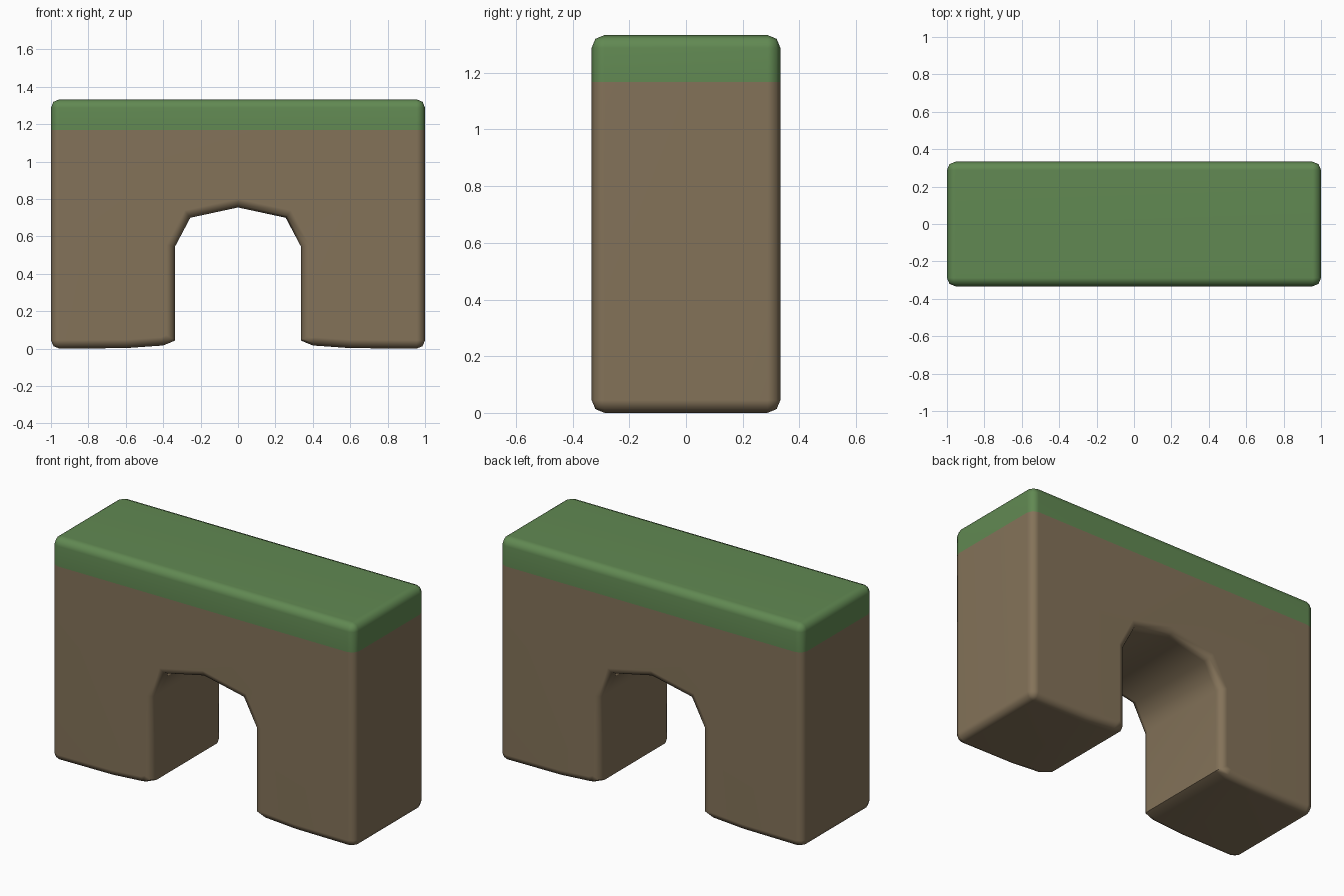
import bpy, bmesh, math

if "Cube" in bpy.data.objects:
    bpy.data.objects.remove(bpy.data.objects["Cube"])

HALF_DEPTH = 0.333
SEAM = 1.168
TOP = 1.333


def material(name, color):
    mat = bpy.data.materials.new(name)
    mat.diffuse_color = (*color, 1)
    mat.use_nodes = True
    mat.node_tree.nodes["Principled BSDF"].inputs["Base Color"].default_value = mat.diffuse_color
    return mat


def rounded_prism(name, profile, mat):
    """Extrude an xz profile through y, rounding all outer edges except the seam."""
    bm = bmesh.new()
    face = bm.faces.new([bm.verts.new((x, -HALF_DEPTH, z)) for x, z in profile])
    ext = bmesh.ops.extrude_face_region(bm, geom=[face])
    moved = [v for v in ext["geom"] if isinstance(v, bmesh.types.BMVert)]
    bmesh.ops.translate(bm, verts=moved, vec=(0, 2 * HALF_DEPTH, 0))
    if len(bm.faces) == len(profile) + 1:
        bm.faces.new([v for v in bm.verts if v.co.y < 0])
    bmesh.ops.recalc_face_normals(bm, faces=bm.faces[:])

    def wanted(e):
        a, b = (v.co for v in e.verts)
        if abs(a.z - SEAM) < 1e-4 and abs(b.z - SEAM) < 1e-4:
            return False
        return abs(a.y - b.y) < 1e-4 or abs(a.x) > 0.99

    bmesh.ops.bevel(bm, geom=[e for e in bm.edges if wanted(e)], offset=0.045,
                    offset_type='OFFSET', segments=2, profile=0.5,
                    affect='EDGES', clamp_overlap=True)
    bmesh.ops.recalc_face_normals(bm, faces=bm.faces[:])
    mesh = bpy.data.meshes.new(name)
    bm.to_mesh(mesh)
    bm.free()
    mesh.materials.append(mat)
    obj = bpy.data.objects.new(name, mesh)
    bpy.context.collection.objects.link(obj)
    bpy.ops.object.select_all(action='DESELECT')
    obj.select_set(True)
    bpy.context.view_layer.objects.active = obj
    bpy.ops.object.shade_smooth_by_angle(angle=math.radians(60))
    normals = obj.modifiers.new("face_normals", 'WEIGHTED_NORMAL')
    normals.keep_sharp = True
    return obj


# Arched earth body: right half of the outline, mirrored to the left
half = [(1, SEAM), (1, 0), (0.6, 0.003), (0.4, 0.017), (0.337, 0.043),
        (0.337, 0.545), (0.255, 0.70)]
outline = half + [(0, 0.755)] + [(-x, z) for x, z in reversed(half)]
rounded_prism("arch_body", outline, material("earth", (0.23, 0.17, 0.1)))

# Grass slab on top
slab = [(-1, SEAM), (1, SEAM), (1, TOP), (-1, TOP)]
rounded_prism("grass_top", slab, material("grass", (0.12, 0.25, 0.085)))
